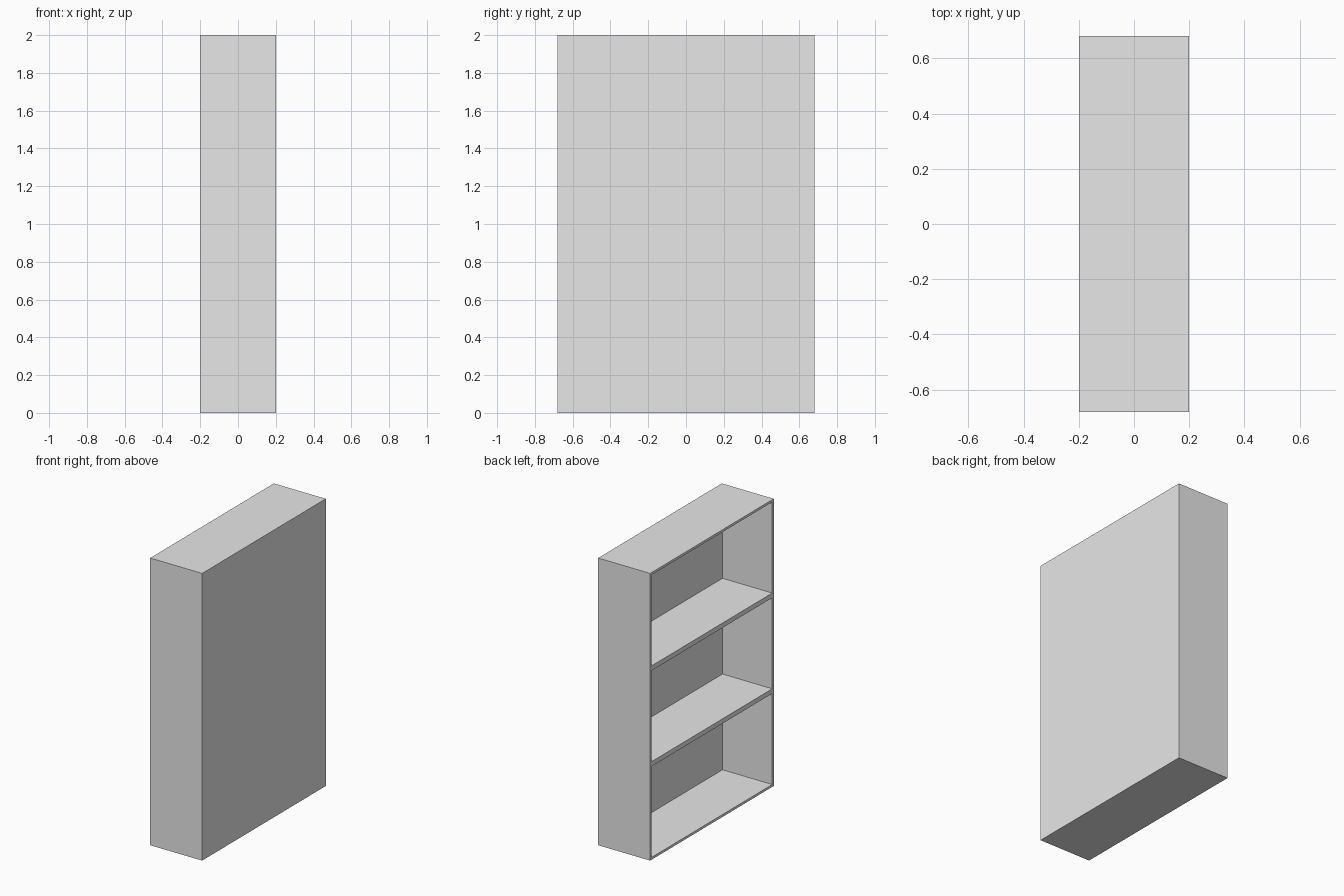
import bpy
from mathutils import Vector

# Remove the default cube
cube = bpy.data.objects.get("Cube")
if cube:
    bpy.data.objects.remove(cube, do_unlink=True)

# Overall size and board thickness
DEPTH, WIDTH, HEIGHT = 0.4, 1.36, 2.0
BOARD = 0.0167
BAYS = 3

grey = bpy.data.materials.new("plain_grey")
grey.use_nodes = True
grey.diffuse_color = (0.8, 0.8, 0.8, 1)
grey.node_tree.nodes["Principled BSDF"].inputs["Base Color"].default_value = (0.8, 0.8, 0.8, 1)


def board(name, low, high):
    """Add a flat board spanning two opposite corners."""
    low, high = Vector(low), Vector(high)
    bpy.ops.mesh.primitive_cube_add(size=1, location=(low + high) / 2)
    obj = bpy.context.object
    obj.name = name
    obj.scale = high - low
    bpy.ops.object.transform_apply(location=False, rotation=False, scale=True)
    obj.data.materials.append(grey)
    return obj


x, y = DEPTH / 2, WIDTH / 2
inner = y - BOARD

# Closed panel on +x; the shelves open towards -x
board("back_panel", (x - BOARD, -inner, BOARD), (x, inner, HEIGHT - BOARD))

# Side boards
board("front_side", (-x, -y, 0), (x, -inner, HEIGHT))
board("rear_side", (-x, inner, 0), (x, y, HEIGHT))

# Top and bottom boards
board("bottom_board", (-x, -inner, 0), (x, inner, BOARD))
board("top_board", (-x, -inner, HEIGHT - BOARD), (x, inner, HEIGHT))

# Evenly spaced shelves, twice as thick as the outer boards
for i in range(1, BAYS):
    z = HEIGHT * i / BAYS
    board(f"shelf_{i}", (-x, -inner, z - BOARD), (x - BOARD, inner, z + BOARD))
